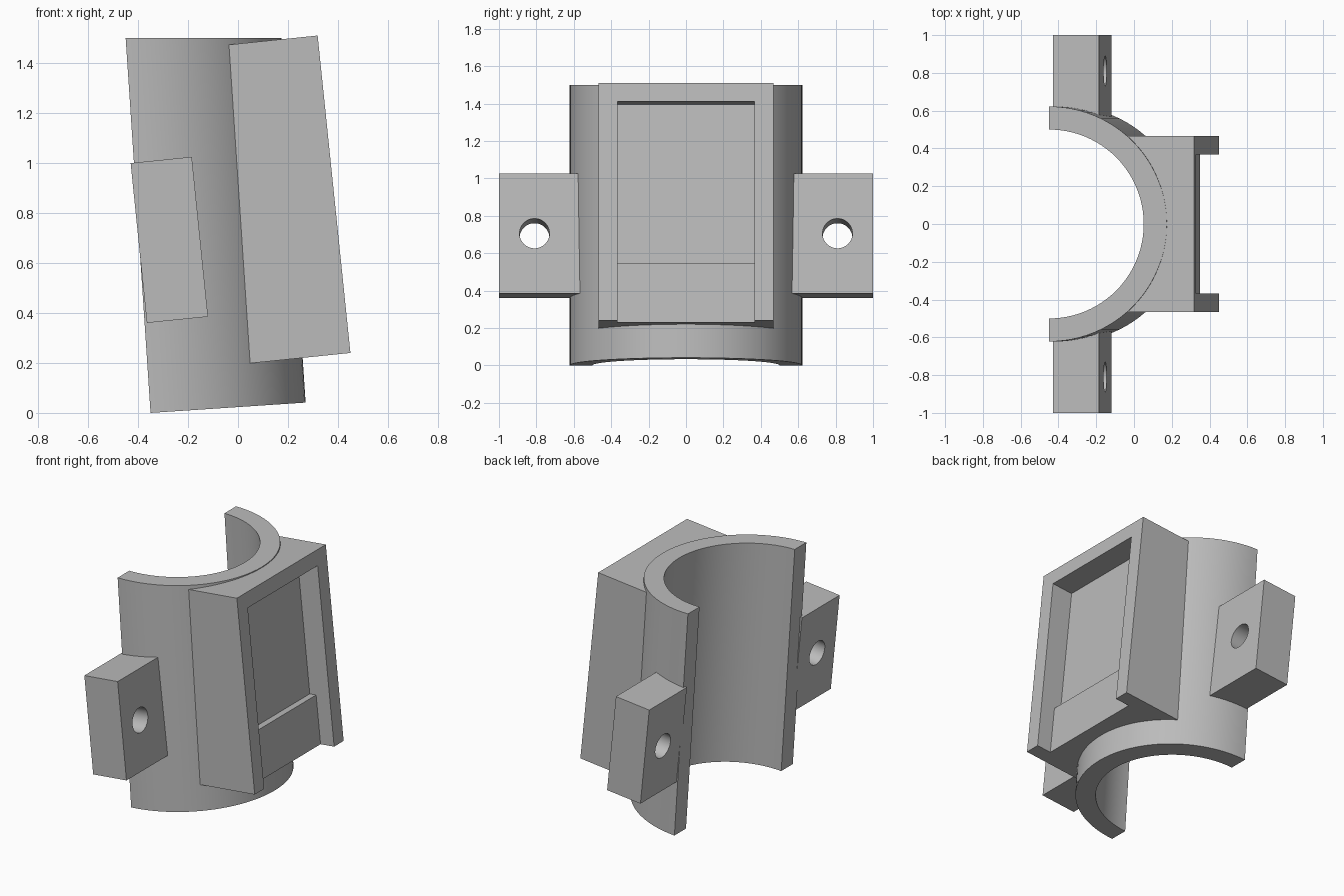
import bpy, bmesh, math
from mathutils import Vector, Matrix

cube = bpy.data.objects.get("Cube")
if cube:
    bpy.data.objects.remove(cube, do_unlink=True)

grey = bpy.data.materials.new("light grey")
grey.use_nodes = True
colour = (0.5, 0.5, 0.5, 1)
grey.diffuse_color = colour
grey.node_tree.nodes["Principled BSDF"].inputs["Base Color"].default_value = colour


def frame(x, z, degrees):
    """Tilted frame: local x leans up, local z leans back towards -x."""
    return Matrix.Translation((x, 0, z)) @ Matrix.Rotation(-math.radians(degrees), 4, 'Y')


def finish(name, bm):
    bmesh.ops.recalc_face_normals(bm, faces=bm.faces)
    mesh = bpy.data.meshes.new(name)
    bm.to_mesh(mesh)
    bm.free()
    mesh.materials.append(grey)
    obj = bpy.data.objects.new(name, mesh)
    bpy.context.collection.objects.link(obj)
    return obj


def prism(name, profile, y0, y1, matrix):
    """Side profile (local x, z) extruded along y."""
    bm = bmesh.new()
    face = bm.faces.new([bm.verts.new((x, y0, z)) for x, z in profile])
    out = bmesh.ops.extrude_face_region(bm, geom=[face])
    verts = [v for v in out["geom"] if isinstance(v, bmesh.types.BMVert)]
    bmesh.ops.translate(bm, verts=verts, vec=(0, y1 - y0, 0))
    bm.transform(matrix)
    return finish(name, bm)


def rect(x0, x1, z0, z1):
    return [(x0, z0), (x1, z0), (x1, z1), (x0, z1)]


def rod(name, radius, depth, matrix, sides=96):
    bm = bmesh.new()
    bmesh.ops.create_cone(bm, cap_ends=True, segments=sides, radius1=radius,
                          radius2=radius, depth=depth)
    bm.transform(matrix)
    return finish(name, bm)


def activate(obj):
    bpy.ops.object.select_all(action='DESELECT')
    obj.select_set(True)
    bpy.context.view_layer.objects.active = obj


def cut(obj, cutter):
    mod = obj.modifiers.new("cut", 'BOOLEAN')
    mod.operation = 'DIFFERENCE'
    mod.solver = 'EXACT'
    mod.object = cutter
    activate(obj)
    bpy.ops.object.modifier_apply(modifier=mod.name)
    bpy.data.objects.remove(cutter, do_unlink=True)


def smooth(obj):
    activate(obj)
    bpy.ops.object.shade_smooth_by_angle(angle=math.radians(30))


PIPE = frame(-0.35, 0, 3.8)
OUTER, INNER, TOP = 0.622, 0.5, 1.5

# Half pipe: square cut at the bottom, level cut at the top
bm = bmesh.new()
steps = 48
angles = [math.pi * (i / steps - 0.5) for i in range(steps + 1)]
ring = [(OUTER * math.cos(a), OUTER * math.sin(a)) for a in angles]
ring += [(INNER * math.cos(a), INNER * math.sin(a)) for a in reversed(angles)]
axis = PIPE.to_3x3() @ Vector((0, 0, 1))
low = [PIPE @ Vector((x, y, 0)) for x, y in ring]
high = [p + axis * ((TOP - p.z) / axis.z) for p in low]
low = [bm.verts.new(p) for p in low]
high = [bm.verts.new(p) for p in high]
count = len(ring)
for i in range(count):
    j = (i + 1) % count
    bm.faces.new((low[i], low[j], high[j], high[i]))
for row in (low, high):
    for i in range(steps):
        j = count - 1 - i
        bm.faces.new((row[i], row[i + 1], row[j - 1], row[j]))
bmesh.ops.dissolve_limit(bm, angle_limit=0.001, verts=bm.verts, edges=bm.edges)
smooth(finish("half_pipe", bm))


def saddle(radius):
    return rod("saddle_cutter", radius, 5, PIPE)


# Slide holder: block with a stepped pocket that is open at the bottom
HOLDER = frame(0.45, 0.24, 5.9)
holder = prism("slide_holder", rect(-0.5, 0, 0, 1.277), -0.467, 0.467, HOLDER)
pocket = [(0.1, -0.1), (0.1, 1.177), (-0.147, 1.177), (-0.147, 0.32),
          (-0.1, 0.32), (-0.1, -0.1)]
cut(holder, prism("pocket_cutter", pocket, -0.367, 0.367, HOLDER))
cut(holder, saddle(0.58))
smooth(holder)

# Drilled mounting lugs on both sides
LUG = frame(-0.12, 0.385, 5.8)
for name, side in (("left_lug", 1), ("right_lug", -1)):
    lug = prism(name, rect(-0.246, 0, 0, 0.643), side * 0.5, side, LUG)
    turn = Matrix.Translation((-0.12, side * 0.81, 0.322)) @ Matrix.Rotation(math.pi / 2, 4, 'Y')
    cut(lug, rod("hole_cutter", 0.08, 1, LUG @ turn, 48))
    cut(lug, saddle(0.605))
    smooth(lug)
